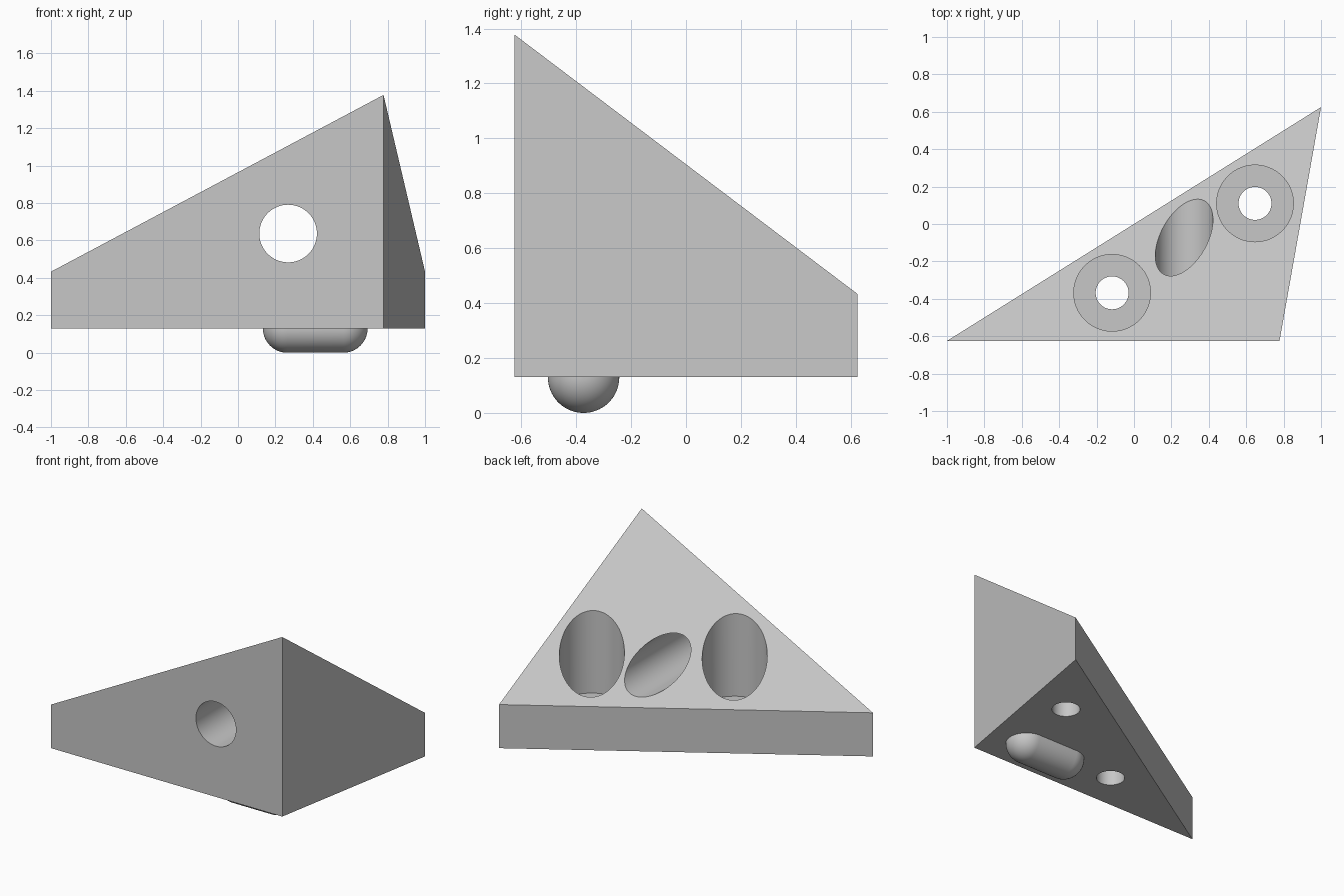
import bpy
import bmesh
from math import pi, sin, cos
from mathutils import Vector

cube = bpy.data.objects.get("Cube")
if cube:
    bpy.data.objects.remove(cube, do_unlink=True)

BASE_Z = 0.13

grey = bpy.data.materials.new("light_grey")
grey.use_nodes = True
grey.diffuse_color = (0.57, 0.57, 0.57, 1)
grey.node_tree.nodes["Principled BSDF"].inputs["Base Color"].default_value = grey.diffuse_color


def add_object(name, bm):
    bmesh.ops.recalc_face_normals(bm, faces=bm.faces)
    mesh = bpy.data.meshes.new(name)
    bm.to_mesh(mesh)
    bm.free()
    mesh.materials.append(grey)
    obj = bpy.data.objects.new(name, mesh)
    bpy.context.collection.objects.link(obj)
    return obj


def activate(obj):
    bpy.ops.object.select_all(action='DESELECT')
    obj.select_set(True)
    bpy.context.view_layer.objects.active = obj


def drill(target, start, end, radius):
    """Cut a round hole from start to end."""
    start, end = Vector(start), Vector(end)
    axis = end - start
    bpy.ops.mesh.primitive_cylinder_add(
        vertices=96, radius=radius, depth=axis.length, location=(start + end) / 2,
        rotation=axis.to_track_quat('Z', 'Y').to_euler())
    cutter = bpy.context.object
    cutter.name = "hole_cutter"
    cutter.hide_render = True
    cutter.data.materials.append(grey)
    mod = target.modifiers.new("hole", 'BOOLEAN')
    mod.operation = 'DIFFERENCE'
    mod.solver = 'EXACT'
    mod.object = cutter
    activate(target)
    bpy.ops.object.modifier_apply(modifier=mod.name)
    bpy.data.objects.remove(cutter, do_unlink=True)


# Wedge: triangular block with a sloping top that peaks at one corner
corners = [(-1, -0.625, 0.433), (0.778, -0.625, 1.378), (1, 0.625, 0.433)]
bm = bmesh.new()
low = [bm.verts.new((x, y, BASE_Z)) for x, y, _ in corners]
high = [bm.verts.new(c) for c in corners]
bm.faces.new(low)
bm.faces.new(high)
for i in range(3):
    j = (i + 1) % 3
    bm.faces.new((low[i], low[j], high[j], high[i]))
wedge = add_object("wedge_block", bm)

# Counterbored screw holes
for x, y in [(-0.117, -0.368), (0.647, 0.11)]:
    drill(wedge, (x, y, 0.315), (x, y, 2), 0.205)
    drill(wedge, (x, y, -1), (x, y, 1), 0.088)

# Horizontal hole running front to back
drill(wedge, (0.268, -1, 0.637), (0.268, 1, 0.637), 0.154)

# Rounded foot: lower half of a capsule lying along x
R, STEPS = 0.13, 16
bm = bmesh.new()
foot_y = -0.373
left_end = [(0.263 - R * cos(a), R * sin(a)) for a in (i * pi / 2 / STEPS for i in range(STEPS + 1))]
right_end = [(0.826 - x, r) for x, r in reversed(left_end)]
verts = [bm.verts.new((x, foot_y - r, BASE_Z)) for x, r in left_end + right_end]
edges = [bm.edges.new(pair) for pair in zip(verts, verts[1:])]
bmesh.ops.spin(bm, geom=verts + edges, cent=(0, foot_y, BASE_Z), axis=(-1, 0, 0),
               angle=-pi, steps=48)
# Keep the half that hangs below the block
if max(v.co.z for v in bm.verts) > BASE_Z + 0.01:
    for v in bm.verts:
        v.co.z = 2 * BASE_Z - v.co.z
bmesh.ops.remove_doubles(bm, verts=bm.verts, dist=0.0005)
rim = [e for e in bm.edges if e.is_boundary]
bmesh.ops.holes_fill(bm, edges=rim, sides=0)
foot = add_object("rounded_foot", bm)

for obj in (wedge, foot):
    activate(obj)
    bpy.ops.object.shade_smooth_by_angle(angle=pi / 6)
